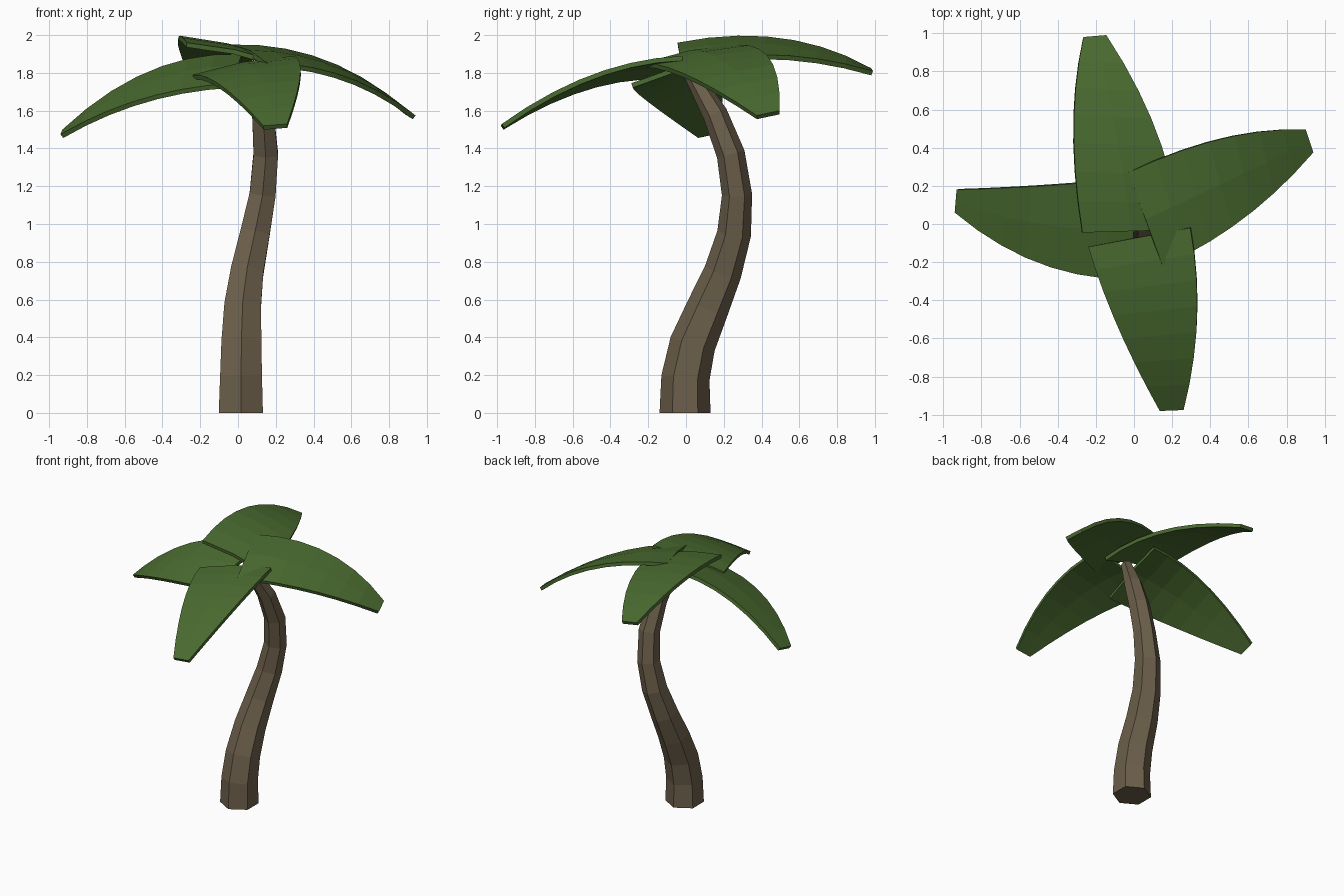
import bpy
from math import sin, cos, pi
from mathutils import Vector

if "Cube" in bpy.data.objects:
    bpy.data.objects.remove(bpy.data.objects["Cube"])


def material(name, rgb):
    m = bpy.data.materials.new(name)
    m.diffuse_color = (*rgb, 1)
    m.use_nodes = True
    m.node_tree.nodes["Principled BSDF"].inputs["Base Color"].default_value = m.diffuse_color
    return m


def add_mesh(name, verts, faces, mat):
    me = bpy.data.meshes.new(name)
    me.from_pydata(verts, [], faces)
    me.materials.append(mat)
    ob = bpy.data.objects.new(name, me)
    bpy.context.collection.objects.link(ob)
    return ob


bark = material("bark", (0.15, 0.115, 0.07))
green = material("leaf_green", (0.07, 0.15, 0.03))

# Trunk: six-sided tapering tube along an S-shaped path (x, y, z, radius)
path = [(0.015, -0.005, 0, 0.135), (0.016, -0.003, 0.185, 0.128),
        (0.018, 0.035, 0.365, 0.122), (0.024, 0.115, 0.555, 0.112),
        (0.048, 0.195, 0.745, 0.1), (0.09, 0.255, 0.95, 0.09),
        (0.13, 0.27, 1.155, 0.08), (0.147, 0.237, 1.37, 0.075),
        (0.132, 0.155, 1.58, 0.066), (0.075, 0.01, 1.83, 0.04)]
N = 6
pts = [Vector(p[:3]) for p in path]
verts, faces = [], []
for i, p in enumerate(path):
    if i == 0:
        tangent = Vector((0, 0, 1))
    else:
        tangent = pts[min(i + 1, len(pts) - 1)] - pts[i - 1]
    rot = Vector((0, 0, 1)).rotation_difference(tangent)
    for k in range(N):
        a = pi / 2 + 2 * pi * k / N
        verts.append(pts[i] + rot @ (Vector((cos(a), sin(a), 0)) * p[3]))
for i in range(len(path) - 1):
    for k in range(N):
        n = (k + 1) % N
        faces.append((i * N + k, i * N + n, (i + 1) * N + n, (i + 1) * N + k))
faces.append(tuple(reversed(range(N))))
faces.append(tuple(range(len(verts) - N, len(verts))))
add_mesh("trunk", verts, faces, bark)


def through(three, t):
    """Quadratic passing through three points at t = 0, 0.5, 1."""
    a, b, c = (Vector(p) for p in three)
    return (a * (2 * (t - 0.5) * (t - 1)) + b * (4 * t * (1 - t))
            + c * (2 * t * (t - 0.5)))


# Leaves: left and right edge (base, middle, tip), seen looking outward
leaves = {
    "back_leaf": ([(-0.27, -0.045, 1.96), (-0.315, 0.5, 1.985), (-0.265, 0.98, 1.825)],
                  [(0.24, -0.03, 1.85), (0.12, 0.48, 1.895), (-0.145, 0.99, 1.81)]),
    "right_leaf": ([(-0.03, 0.27, 1.95), (0.46, 0.447, 1.87), (0.9, 0.495, 1.6)],
                   [(0.15, -0.22, 1.855), (0.57, 0.025, 1.78), (0.94, 0.375, 1.575)]),
    "front_leaf": ([(0.295, -0.02, 1.89), (0.33, -0.5, 1.79), (0.26, -0.975, 1.53)],
                   [(-0.24, -0.12, 1.79), (-0.085, -0.54, 1.73), (0.135, -0.98, 1.52)]),
    "left_leaf": ([(-0.02, -0.29, 1.745), (-0.5, -0.205, 1.665), (-0.94, 0.06, 1.475)],
                  [(0.02, 0.24, 1.9), (-0.47, 0.2, 1.81), (-0.93, 0.18, 1.5)]),
}
SEG = 7
for name, (left, right) in leaves.items():
    verts, faces = [], []
    for i in range(SEG + 1):
        t = i / SEG
        a, b = through(left, t), through(right, t)
        crown = Vector((0, 0, 0.018 * (1 - t)))
        verts += [a, (a + b) / 2 + crown, b]
    for i in range(SEG):
        for k in range(2):
            v = i * 3 + k
            faces.append((v, v + 1, v + 4, v + 3))
    leaf = add_mesh(name, verts, faces, green)
    solid = leaf.modifiers.new("thickness", 'SOLIDIFY')
    solid.thickness = 0.025
    solid.offset = -1
